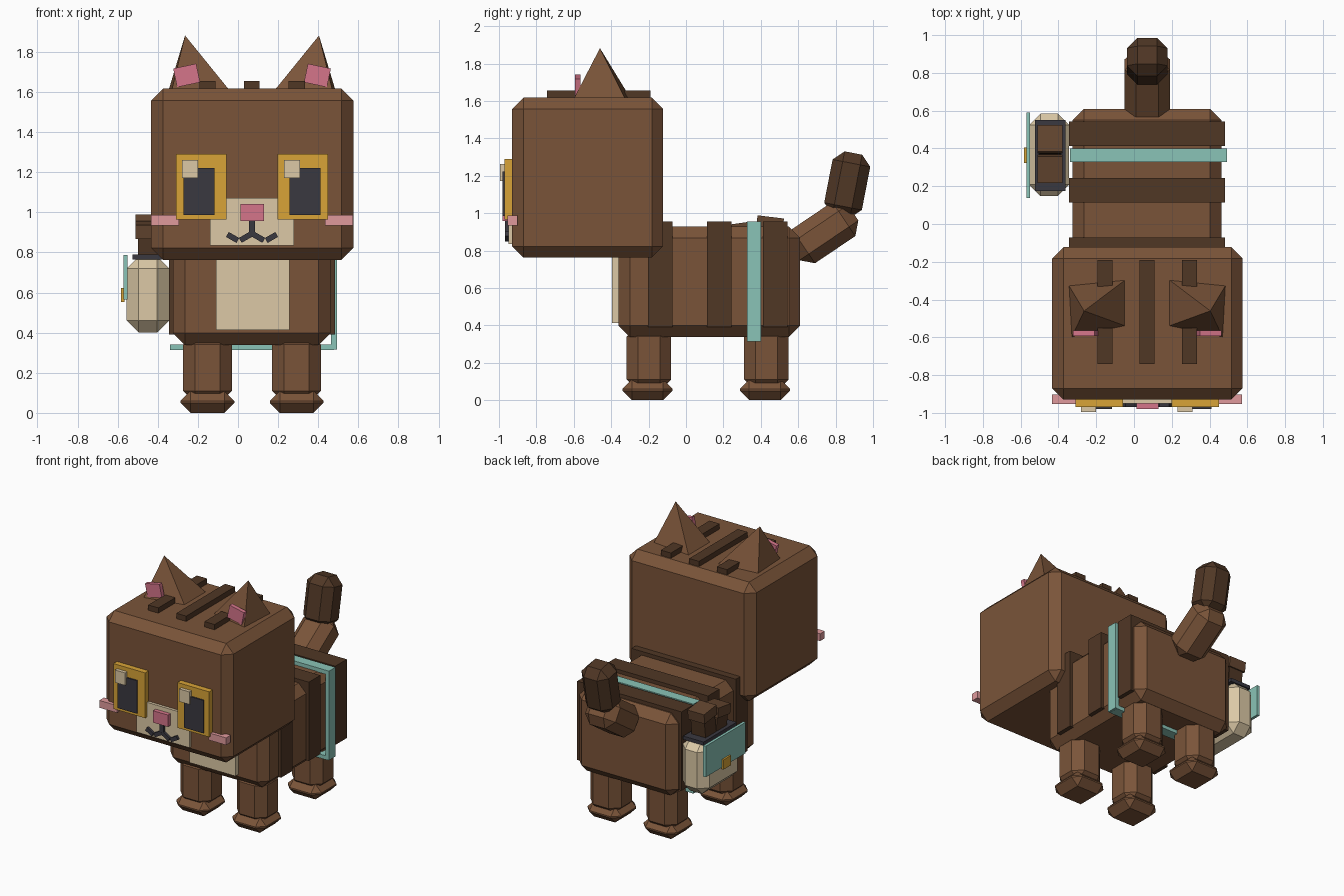
import bpy, bmesh, math
from mathutils import Matrix, Vector

if "Cube" in bpy.data.objects:
    bpy.data.objects.remove(bpy.data.objects["Cube"])


def srgb(h):
    c = [int(h[i:i + 2], 16) / 255 for i in (0, 2, 4)]
    return [v / 12.92 if v <= 0.04045 else ((v + 0.055) / 1.055) ** 2.4 for v in c] + [1]


def material(name, h):
    m = bpy.data.materials.new(name)
    m.diffuse_color = srgb(h)
    m.use_nodes = True
    m.node_tree.nodes["Principled BSDF"].inputs["Base Color"].default_value = m.diffuse_color
    return m


BROWN = material("brown fur", "7A5439")
DARK = material("dark brown fur", "503725")
CREAM = material("cream", "DCC9A6")
AMBER = material("amber", "D8A437")
BLACK = material("charcoal", "3A3840")
PINK = material("rose pink", "D5758A")
BLUSH = material("light pink", "E09A9C")
TEAL = material("teal", "8AC4B7")
LEATHER = material("mid brown", "644630")

CX = 0.07  # mirror plane of the animal


def finish(name, bm, mat):
    bmesh.ops.recalc_face_normals(bm, faces=bm.faces)
    me = bpy.data.meshes.new(name)
    bm.to_mesh(me)
    bm.free()
    me.materials.append(mat)
    ob = bpy.data.objects.new(name, me)
    bpy.context.collection.objects.link(ob)
    return ob


def block(name, center, size, mat, bevel=0, axis='X', angle=0):
    """Box with optional chamfer and a turn about one axis."""
    bm = bmesh.new()
    bmesh.ops.create_cube(bm, size=1, matrix=Matrix.Diagonal((*size, 1)))
    if bevel:
        bmesh.ops.bevel(bm, geom=bm.edges[:], offset=bevel, segments=1,
                        affect='EDGES', profile=0.5)
    bm.transform(Matrix.Translation(center) @ Matrix.Rotation(math.radians(angle), 4, axis))
    return finish(name, bm, mat)


def span(name, x, y, z, mat, bevel=0):
    """Box from its extents on each axis."""
    c = [(a + b) / 2 for a, b in (x, y, z)]
    s = [b - a for a, b in (x, y, z)]
    return block(name, c, s, mat, bevel)


# Body, head and chest
span("body", (-0.325, 0.462), (-0.36, 0.61), (0.338, 0.928), BROWN, 0.06)
span("head", (-0.433, 0.575), (-0.93, -0.122), (0.763, 1.617), BROWN, 0.06)
span("chest_patch", (-0.11, 0.256), (-0.395, -0.34), (0.414, 0.85), CREAM)

# Body stripes
for i, y in enumerate((-0.137, 0.178, 0.478)):
    span(f"body_stripe_{i + 1}", (-0.345, 0.483), (y - 0.065, y + 0.065), (0.39, 0.955), DARK)

# Legs and paws
for side, s in (("left", -1), ("right", 1)):
    for place, y in (("front", -0.198), ("back", 0.43)):
        x = CX + s * 0.2225
        block(f"{place}_leg_{side}", (x, y, 0.225), (0.244, 0.238, 0.35), BROWN, 0.06)
        block(f"{place}_paw_{side}", (x, y - 0.008, 0.055), (0.268, 0.268, 0.11), BROWN, 0.05)

# Tail
block("tail_base", (CX, 0.736, 0.896), (0.24, 0.38, 0.22), BROWN, 0.06, 'X', 34)
block("tail_tip", (CX, 0.862, 1.152), (0.215, 0.205, 0.345), DARK, 0.055, 'X', -11)

# Ears with inner plates, crown stripes, eyes and cheeks
span("crown_stripe_middle", (0.03, 0.108), (-0.742, -0.19), (1.6, 1.655), DARK)
for side, s in (("left", -1), ("right", 1)):
    bm = bmesh.new()
    base = [(0.415, -0.325), (0.115, -0.295), (0.115, -0.54), (0.4, -0.6)]
    ring = [bm.verts.new((CX + s * x, y, 1.612)) for x, y in base]
    tip = bm.verts.new((CX + s * 0.334, -0.46, 1.882))
    bm.faces.new(ring)
    for i in range(4):
        bm.faces.new((ring[i], ring[(i + 1) % 4], tip))
    finish(f"ear_{side}", bm, BROWN)
    block(f"inner_ear_{side}", (CX + s * 0.326, -0.578, 1.683), (0.117, 0.03, 0.095),
          PINK, 0, 'Y', s * 12)
    for part, y0, y1 in (("front", -0.742, -0.55), ("back", -0.33, -0.19)):
        block(f"crown_stripe_{part}_{side}", (CX + s * 0.223, (y0 + y1) / 2, 1.6275),
              (0.08, y1 - y0, 0.055), DARK)
    block(f"iris_{side}", (CX + s * 0.254, -0.945, 1.128), (0.252, 0.05, 0.325), AMBER)
    block(f"pupil_{side}", (CX + s * 0.264, -0.96, 1.104), (0.154, 0.04, 0.236), BLACK)
    block(f"eye_glint_{side}", (0.015 + s * 0.255, -0.97, 1.217), (0.08, 0.05, 0.09), CREAM)
    block(f"cheek_{side}", (CX + s * 0.433, -0.928, 0.961), (0.14, 0.052, 0.052), BLUSH)
    # Mouth curls
    block(f"mouth_inner_{side}", (CX + s * 0.03, -0.955, 0.877), (0.066, 0.025, 0.028),
          BLACK, 0, 'Y', s * 30)
    block(f"mouth_outer_{side}", (CX + s * 0.097, -0.955, 0.875), (0.06, 0.025, 0.028),
          BLACK, 0, 'Y', -s * 30)

# Muzzle, nose and mouth line
span("muzzle", (-0.14, 0.28), (-0.95, -0.9), (0.836, 1.072), CREAM)
span("nose", (0.012, 0.13), (-0.98, -0.92), (0.957, 1.042), PINK)
span("mouth_line", (0.056, 0.086), (-0.967, -0.94), (0.88, 0.965), BLACK)

# Strap around the body
span("strap_top", (-0.34, 0.493), (0.327, 0.4), (0.925, 0.955), TEAL)
span("strap_side", (0.465, 0.493), (0.327, 0.4), (0.315, 0.955), TEAL)
span("strap_bottom", (-0.34, 0.48), (0.327, 0.4), (0.313, 0.341), TEAL)

# Side bag with rim, flap and clasp
span("bag", (-0.555, -0.343), (0.148, 0.585), (0.4, 0.78), CREAM, 0.06)
span("bag_rim", (-0.525, -0.362), (0.175, 0.55), (0.765, 0.79), BLACK)
span("bag_flap", (-0.57, -0.55), (0.137, 0.59), (0.565, 0.787), TEAL)
span("bag_clasp", (-0.583, -0.565), (0.322, 0.406), (0.553, 0.623), AMBER)

# Two leaning capped containers in the bag
for place, y, z, tilt in (("front", 0.293, 0.912, 8), ("back", 0.449, 0.945, -7)):
    up = Matrix.Rotation(math.radians(tilt), 3, 'X') @ Vector((0, 0, 1))
    cap = Vector((-0.444, y, z))
    block(f"container_cap_{place}", cap, (0.132, 0.142, 0.07), LEATHER, 0, 'X', tilt)
    block(f"container_{place}", cap - up * 0.1, (0.11, 0.12, 0.18), DARK, 0, 'X', tilt)
